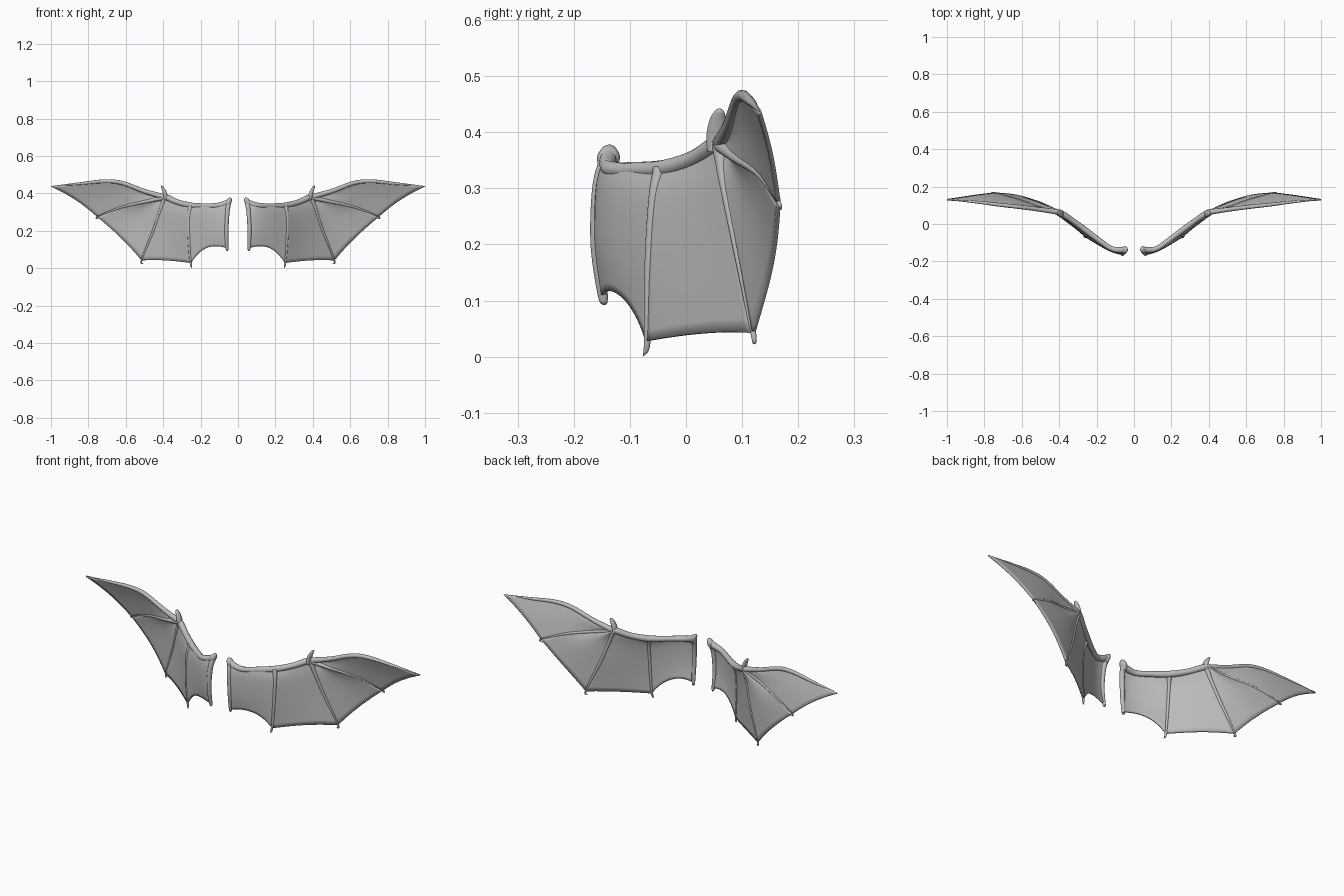
import bpy, bmesh, math
from mathutils import Vector

if "Cube" in bpy.data.objects:
    bpy.data.objects.remove(bpy.data.objects["Cube"])

grey = bpy.data.materials.new("wing grey")
grey.diffuse_color = (0.5, 0.5, 0.5, 1)
grey.use_nodes = True
grey.node_tree.nodes["Principled BSDF"].inputs["Base Color"].default_value = grey.diffuse_color


def spline(pts, n):
    """n+1 samples (position and radius) of a smooth curve through pts."""
    p = [Vector(q) for q in pts]
    p = [2 * p[0] - p[1]] + p + [2 * p[-1] - p[-2]]
    out = []
    for i in range(n + 1):
        f = i / n * (len(p) - 3)
        k = min(int(f), len(p) - 4)
        t = f - k
        a, b, c, d = p[k:k + 4]
        out.append(0.5 * (2 * b + (c - a) * t + (2 * a - 5 * b + 4 * c - d) * t * t
                          + (3 * b - a - 3 * c + d) * t ** 3))
    return out


def finish(name, bm, thickness=0):
    bmesh.ops.recalc_face_normals(bm, faces=bm.faces)
    mesh = bpy.data.meshes.new(name)
    bm.to_mesh(mesh)
    bm.free()
    mesh.materials.append(grey)
    for f in mesh.polygons:
        f.use_smooth = True
    ob = bpy.data.objects.new(name, mesh)
    bpy.context.collection.objects.link(ob)
    if thickness:
        solid = ob.modifiers.new("thickness", 'SOLIDIFY')
        solid.thickness = thickness
        solid.offset = 0
    ob.modifiers.new("other side", 'MIRROR')


def tube(name, pts, wide=1.0, sides=12):
    """Tapered bone; wide stretches its section from front to back."""
    line = spline(pts, 8 * (len(pts) - 1))
    bm = bmesh.new()
    rings = []
    for i, q in enumerate(line):
        tan = (line[min(i + 1, len(line) - 1)] - line[max(i - 1, 0)]).xyz.normalized()
        u = tan.cross(Vector((0, 1, 0))).normalized()
        v = u.cross(tan)
        r = max(q.w, 0.001)
        rings.append([bm.verts.new(q.xyz + r * (math.cos(a) * u + wide * math.sin(a) * v))
                      for a in (2 * math.pi * k / sides for k in range(sides))])
    for a, b in zip(rings, rings[1:]):
        for k in range(sides):
            m = (k + 1) % sides
            bm.faces.new((a[k], a[m], b[m], b[k]))
    bm.faces.new(rings[0])
    bm.faces.new(rings[-1])
    finish(name, bm)


def panel(name, left, right, sag, bulge, skew=1.0, fade=0.0, n=20):
    """Skin stretched between two bones with a scalloped free edge."""
    a, b = spline(left, 200), spline(right, 200)
    bm = bmesh.new()
    grid = []
    for i in range(n + 1):
        s = i / n
        col = []
        for j in range(n + 1):
            t = j / n * (1 - sag * 4 * s * (1 - s))
            k = round(t * 200)
            f = t * 200 - min(int(t * 200), 199)
            k = min(int(t * 200), 199)
            pa = a[k].lerp(a[k + 1], f).xyz
            pb = b[k].lerp(b[k + 1], f).xyz
            co = pa.lerp(pb, s)
            co.y += bulge * math.sin(math.pi * s ** skew) * (1 - fade * t)
            col.append(bm.verts.new(co))
        grid.append(col)
    for c, d in zip(grid, grid[1:]):
        for j in range(n):
            bm.faces.new((c[j], d[j], d[j + 1], c[j + 1]))
    bmesh.ops.remove_doubles(bm, verts=bm.verts, dist=0.0002)
    finish(name, bm, 0.008)


# Bone centre lines: x, y, z, radius
arm = [(.045, -.137, .362, .013), (.07, -.139, .345, .016), (.12, -.132, .334, .014),
       (.18, -.092, .333, .014), (.25, -.04, .335, .016), (.32, .012, .352, .015),
       (.375, .05, .376, .016), (.405, .068, .385, .012)]
inner = [(.05, -.138, .355, .014), (.057, -.154, .30, .012), (.062, -.158, .20, .011),
         (.059, -.148, .108, .008)]
finger_a = [(.252, -.045, .335, .014), (.262, -.058, .28, .009), (.261, -.066, .16, .008),
            (.252, -.069, .028, .006)]
finger_b = [(.392, .06, .378, .014), (.415, .068, .31, .009), (.452, .09, .20, .008),
            (.515, .12, .042, .005)]
finger_c = [(.392, .06, .378, .013), (.50, .088, .355, .009), (.63, .132, .325, .007),
            (.752, .165, .275, .004)]
leading = [(.392, .062, .38, .015), (.50, .077, .412, .012), (.62, .092, .456, .011),
           (.715, .102, .465, .010), (.85, .118, .452, .007), (1.0, .13, .438, .001)]

tube("upper_arm", arm)
tube("inner_edge_bone", inner + [(.055, -.144, .098, .004)], wide=1.1)
tube("shoulder_knob", [(.036, -.137, .376, .003), (.041, -.137, .370, .010),
                       (.05, -.138, .355, .015), (.058, -.142, .33, .011)], wide=1.35)
tube("inner_finger", finger_a + [(.246, -.076, .001, .001)])
tube("middle_finger", finger_b + [(.505, .119, .026, .001)])
tube("outer_finger", finger_c + [(.742, .169, .262, .001)])
tube("leading_finger", leading)

# Wrist thumb claw, a broad upright blade
tube("thumb_claw", [(.386, .055, .365, .010), (.388, .055, .392, .011),
                    (.398, .057, .42, .009), (.408, .06, .437, .005),
                    (.411, .061, .442, .001)], wide=1.7)

# Skin panels
panel("inner_membrane", inner, finger_a, .13, -.028, skew=.7, fade=.8)
panel("middle_membrane", finger_a, finger_b, .015, .006)
panel("outer_membrane", finger_b, finger_c, .02, .012)
panel("tip_membrane", finger_c, leading, .03, .006)
